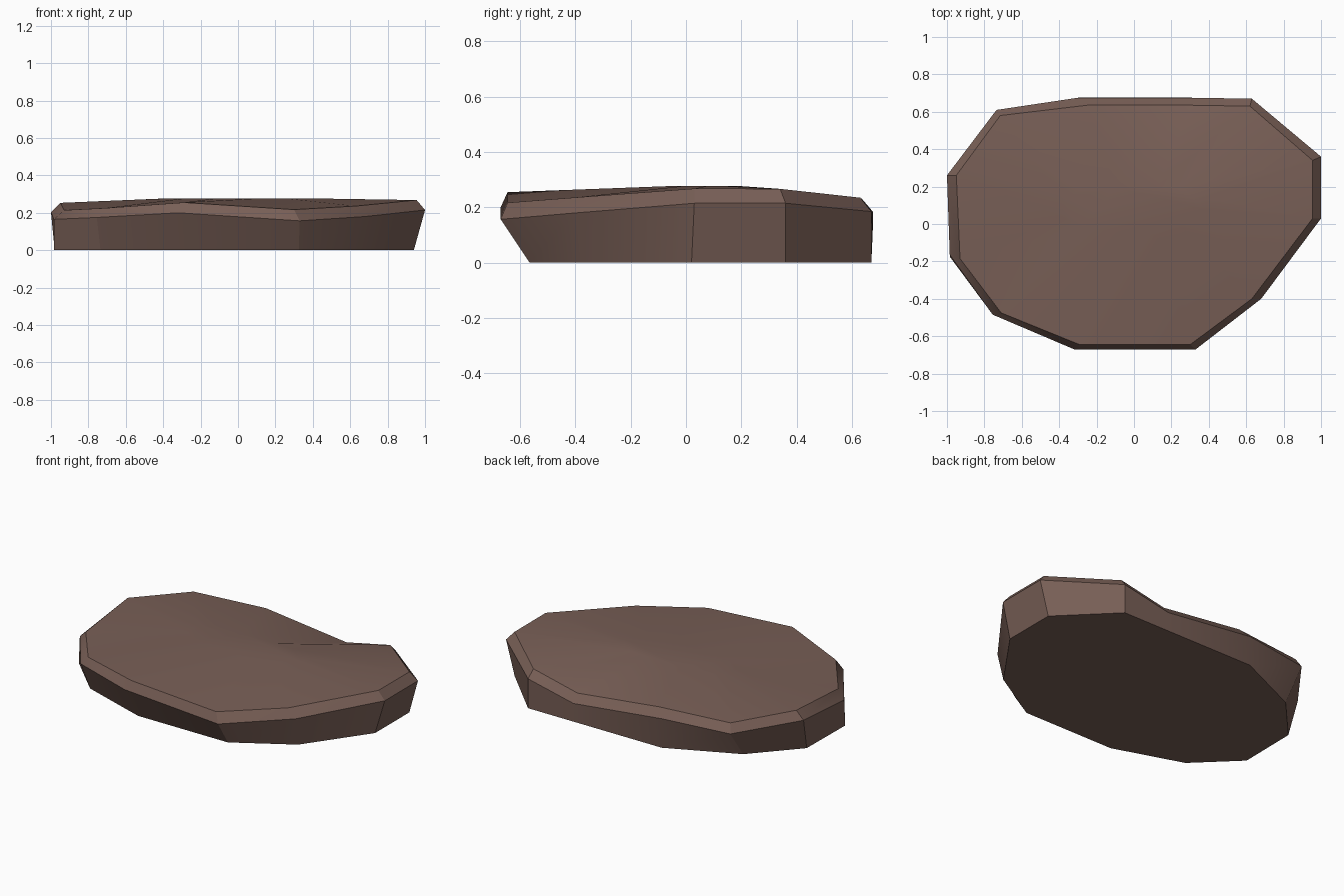
import bpy, bmesh, math

if "Cube" in bpy.data.objects:
    bpy.data.objects.remove(bpy.data.objects["Cube"])

# Outlines, counter-clockwise from front left
BASE = [(-.30, -.565), (.325, -.565), (.67, -.36), (.94, .02), (.94, .36), (.63, .67),
        (.31, .67), (-.30, .67), (-.73, .475), (-.98, .20), (-.985, -.175), (-.735, -.42)]
RIM = [(-.32, -.67, .20), (.33, -.67, .157), (.68, -.40, .18), (1, .03, .215),
       (1, .36, .215), (.63, .67, .185), (.31, .675, .117), (-.30, .675, .185),
       (-.735, .61, .18), (-1, .26, .203), (-.985, -.165, .165), (-.755, -.485, .175)]
TOP = [(-.29, -.645, .255), (.30, -.645, .217), (.63, -.40, .236), (.955, .03, .268),
       (.955, .34, .267), (.62, .63, .235), (.31, .635, .167), (-.25, .635, .232),
       (-.715, .58, .233), (-.95, .26, .253), (-.93, -.185, .214), (-.71, -.475, .225)]

bm = bmesh.new()


def ring(points):
    return [bm.verts.new(p) for p in points]


def bridge(a, b):
    n = len(a)
    for i in range(n):
        j = (i + 1) % n
        bm.faces.new((a[i], a[j], b[j], b[i]))


# Sloping sides, chamfered rim and gently domed top
base = ring([(x, y, 0) for x, y in BASE])
rim = ring(RIM)
top = ring(TOP)
dome = ring([(x * .4, .07 + y * .2, .277) for x, y, z in TOP])
for a, b in ((base, rim), (rim, top), (top, dome)):
    bridge(a, b)
bm.faces.new(dome)
bm.faces.new(base[::-1])
bmesh.ops.recalc_face_normals(bm, faces=bm.faces[:])

mesh = bpy.data.meshes.new("stone_slab")
bm.to_mesh(mesh)
bm.free()
slab = bpy.data.objects.new("stone_slab", mesh)
bpy.context.collection.objects.link(slab)

# Single brown stone colour
mat = bpy.data.materials.new("brown_stone")
mat.diffuse_color = (.188, .114, .093, 1)
mat.use_nodes = True
mat.node_tree.nodes["Principled BSDF"].inputs["Base Color"].default_value = mat.diffuse_color
mesh.materials.append(mat)

bpy.context.view_layer.objects.active = slab
slab.select_set(True)
bpy.ops.object.shade_smooth_by_angle(angle=math.radians(30))
